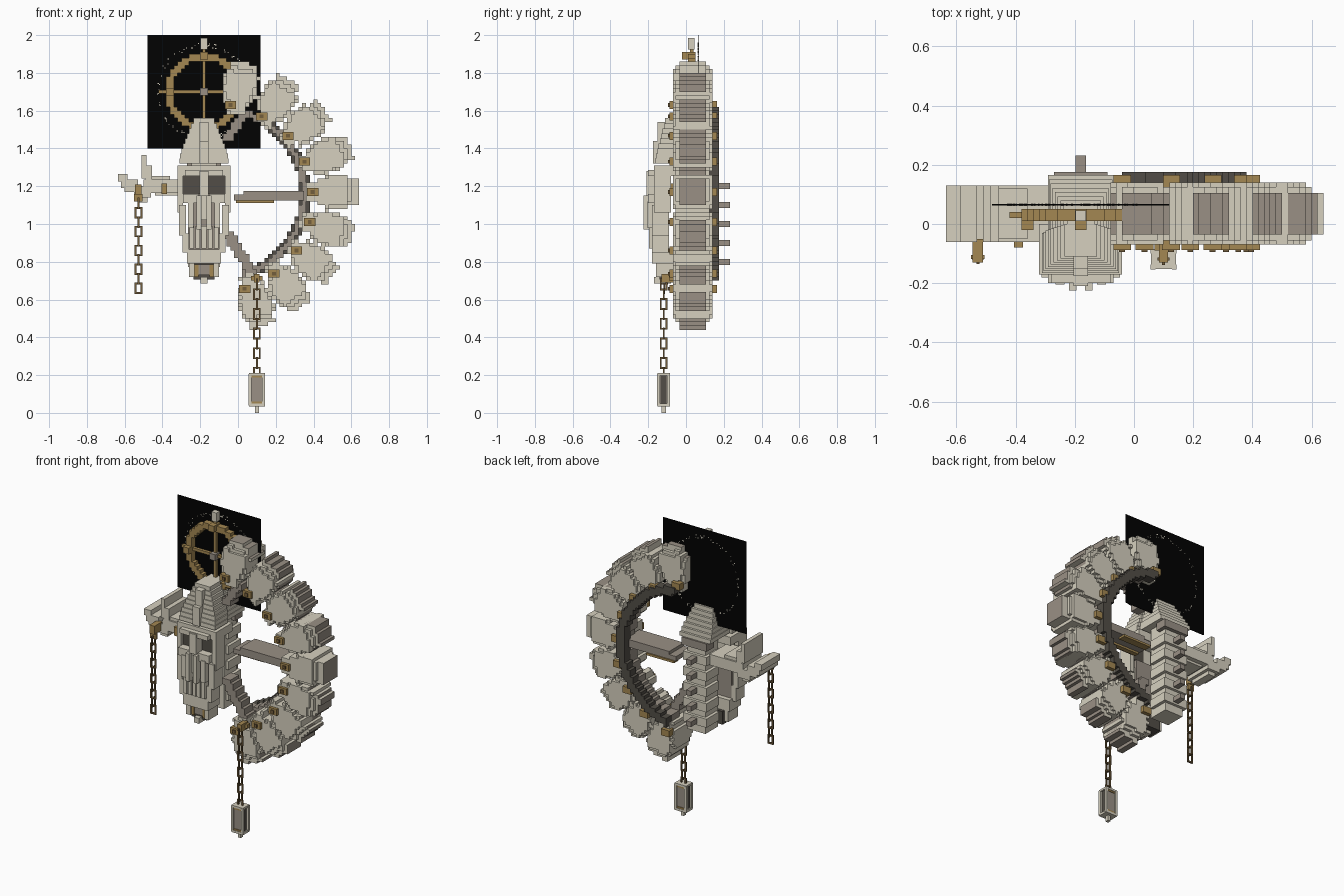
import bpy, bmesh, math, random

if "Cube" in bpy.data.objects:
    bpy.data.objects.remove(bpy.data.objects["Cube"])

random.seed(4)


def mat(name, r, g, b):
    m = bpy.data.materials.new(name)
    m.diffuse_color = (r, g, b, 1)
    m.use_nodes = True
    m.node_tree.nodes["Principled BSDF"].inputs["Base Color"].default_value = m.diffuse_color
    return m


BONE = mat("bone", .67, .63, .52)
TAUPE = mat("taupe", .32, .28, .235)
DARK = mat("dark_stone", .085, .076, .063)
OCHRE = mat("ochre", .37, .245, .085)
BROWN = mat("chain_brown", .17, .11, .046)
BLACK = mat("black", .0005, .0005, .0005)


def finish(bm, name, mats):
    me = bpy.data.meshes.new(name)
    bmesh.ops.recalc_face_normals(bm, faces=bm.faces)
    bm.to_mesh(me)
    bm.free()
    for m in mats:
        me.materials.append(m)
    ob = bpy.data.objects.new(name, me)
    bpy.context.collection.objects.link(ob)
    return ob


def boxes(name, m, *spans):
    """One object of boxes, each given as x0, x1, y0, y1, z0, z1."""
    bm = bmesh.new()
    for x0, x1, y0, y1, z0, z1 in spans:
        vs = bmesh.ops.create_cube(bm, size=1)["verts"]
        for v in vs:
            v.co = (x0 if v.co.x < 0 else x1, y0 if v.co.y < 0 else y1, z0 if v.co.z < 0 else z1)
    return finish(bm, name, [m])


def stepped(name, inside, x0, x1, z0, z1, y0, y1, face_mat, side_mat, s=.02, rule=None):
    """Stair-edged slab: square cells whose centre passes the test."""
    nx, nz = round((x1 - x0) / s), round((z1 - z0) / s)
    cells = {(i, k) for i in range(nx) for k in range(nz)
             if inside(x0 + (i + .5) * s, z0 + (k + .5) * s)}
    bm = bmesh.new()

    def quad(pts, mi):
        f = bm.faces.new([bm.verts.new((x0 + i * s, y, z0 + k * s)) for i, y, k in pts])
        f.material_index = mi

    for i, k in cells:
        quad([(i, y0, k), (i + 1, y0, k), (i + 1, y0, k + 1), (i, y0, k + 1)], 0)
        quad([(i, y1, k), (i, y1, k + 1), (i + 1, y1, k + 1), (i + 1, y1, k)], 0)
        for di, dk, a, b in ((-1, 0, (0, 0), (0, 1)), (1, 0, (1, 0), (1, 1)),
                             (0, -1, (0, 0), (1, 0)), (0, 1, (0, 1), (1, 1))):
            if (i + di, k + dk) not in cells:
                mi = 1 if rule is None or rule(x0 + (i + .5) * s, z0 + (k + .5) * s, di, dk) else 0
                quad([(i + a[0], y0, k + a[1]), (i + b[0], y0, k + b[1]),
                      (i + b[0], y1, k + b[1]), (i + a[0], y1, k + a[1])], mi)
    bmesh.ops.remove_doubles(bm, verts=bm.verts, dist=.0005)
    return finish(bm, name, [face_mat, side_mat])


# Great half wheel: stepped blocks around a centre
CX, CZ = -.09, 1.16


def block_test(a, profile, off):
    ca, sa = math.cos(a), math.sin(a)

    def test(x, z):
        dx, dz = x - CX, z - CZ
        u, v = dx * ca + dz * sa - off, abs(dz * ca - dx * sa)
        return any(p <= u < q and v < w for p, q, w in profile)
    return test


def outward(a):
    """Only the outer caps of a block are taupe."""
    ca, sa = math.cos(a), math.sin(a)
    return lambda x, z, di, dk: (x - CX) * ca + (z - CZ) * sa > .55 and di * ca + dk * sa > .25


WIDE = ((.44, .50, .045), (.50, .54, .075), (.54, .665, .088), (.665, .695, .06))
MID = ((.45, .51, .045), (.51, .55, .068), (.55, .67, .08))
CORE = ((.44, .50, .036), (.50, .54, .06), (.54, .655, .092), (.655, .722, .068))
STUDS = ((80, -.04, 1.63), (59, .125, 1.57), (39.5, .265, 1.467), (20, .352, 1.33), (1, .395, 1.17),
         (-18, .38, 1.01), (-36.5, .31, .86), (-54.5, .19, .737), (-72.5, .035, .657))
for n, (deg, x, z) in enumerate(STUDS):
    a, off = math.radians(deg), (.01 if n > 5 else -.018 if n < 3 else .004)
    area = (-.14, .66, .42, 1.9)
    stepped(f"wheel_block_{n}", block_test(a, WIDE, off), *area, -.055, .125, BONE, BONE)
    stepped(f"wheel_block_face_{n}", block_test(a, MID, off), *area, -.07, .14, BONE, BONE)
    stepped(f"wheel_block_core_{n}", block_test(a, CORE, off), *area, -.035, .105, BONE, TAUPE, rule=outward(a))
    boxes(f"stud_{n}", OCHRE, (x - .03, x + .03, -.088, -.05, z - .021, z + .021),
          (x - .03, x + .03, .12, .165, z - .021, z + .021))
    boxes(f"stud_pin_{n}", BROWN, (x - .01, x + .01, -.095, -.085, z - .01, z + .01))


# Inner rim and dark back rim
def arc(r0, r1, lo, hi):
    def test(x, z):
        d = math.degrees(math.atan2(z - CZ, x - CX))
        return r0 < math.hypot(x - CX, z - CZ) < r1 and lo < d < hi
    return test


stepped("inner_rim", arc(.425, .46, -76, 82), -.1, .4, .68, 1.64, .04, .12, TAUPE, TAUPE)
stepped("back_rim", arc(.415, .47, -76, 84), -.1, .4, .66, 1.66, .115, .175, DARK, DARK)


# Struts and plank joining the rim to the column
def strut(x0, z0, x1, z1, w):
    ln = math.hypot(x1 - x0, z1 - z0)

    def test(x, z):
        u = ((x - x0) * (x1 - x0) + (z - z0) * (z1 - z0)) / ln
        v = ((x - x0) * (z1 - z0) - (z - z0) * (x1 - x0)) / ln
        return 0 <= u <= ln and abs(v) < w
    return test


stepped("lower_strut", strut(-.06, .96, .08, .73, .028), -.14, .2, .66, 1.04, -.05, .04, TAUPE, TAUPE)
stepped("upper_strut", strut(-.06, 1.44, .04, 1.6, .026), -.14, .2, 1.3, 1.66, -.05, .04, TAUPE, TAUPE)
boxes("plank", TAUPE, (-.02, .35, -.02, .13, 1.125, 1.155), (.03, .35, -.02, .13, 1.14, 1.175))
boxes("plank_trim", OCHRE, (-.01, .19, .0, .03, 1.112, 1.126), (-.01, .19, .09, .138, 1.112, 1.126))

# Back panel with a dotted circle
PX, PZ = -.18, 1.70
boxes("back_panel", BLACK, (PX - .3, PX + .3, .063, .067, PZ - .3, PZ + .3))
dots = []
for i in range(110):
    t, r = random.uniform(0, 2 * math.pi), random.uniform(.237, .258)
    x, z = PX + r * math.cos(t), PZ + r * math.sin(t)
    dots.append((x - .003, x + .003, .0615, .0685, z - .0025, z + .0025))
boxes("panel_dots", BONE, *dots)

# Ochre halo with cross spokes
stepped("halo", lambda x, z: .17 < math.hypot(x - PX, z - PZ) < .208,
        PX - .22, PX + .22, PZ - .22, PZ + .22, .01, .05, OCHRE, OCHRE)
boxes("halo_spokes", OCHRE, (PX - .24, PX + .21, .02, .04, PZ - .009, PZ + .009),
      (PX - .009, PX + .009, .02, .04, 1.5, 1.93))
boxes("halo_studs", OCHRE, *[(PX + x - .02, PX + x + .02, -.02, .05, PZ + z - .02, PZ + z + .02)
                             for x, z in ((0, .19), (.18, 0), (-.18, 0))])
boxes("halo_hub", TAUPE, (PX - .02, PX + .02, -.005, .045, PZ - .02, PZ + .02))
boxes("halo_tip", BONE, (PX - .018, PX + .018, .01, .045, 1.925, 1.985))

# Stepped hood: leaning front slab and narrower back pyramid
hood = []
for i in range(9):
    t = i / 8
    w = .13 - .075 * t ** 1.4
    z = 1.32 + .24 * i / 9
    hood.append((PX - w, PX + w, -.165 + .055 * t, -.03 + .03 * t, z, z + .24 / 9))
    hood.append((PX - w * .85, PX + w * .85, -.04, .165 - .115 * t, z, z + .24 / 9))
boxes("hood", BONE, *hood)
boxes("hood_ridge", BONE, (PX - .025, PX + .025, -.175, -.1, 1.32, 1.44),
      (PX - .025, PX + .025, -.15, -.09, 1.44, 1.54))
boxes("hood_back_band", TAUPE, (PX - .09, PX + .09, .1, .175, 1.27, 1.32))

# Back column with pegs and side notches
boxes("column", BONE, (PX - .065, PX + .065, .02, .15, .72, 1.33))
boxes("column_notches", BONE, *[(PX - .085, PX + .085, .04, .168, z - .028, z + .028)
                                for z in (.8, .9, 1.0, 1.1, 1.2)])
boxes("column_pegs", TAUPE, *[(PX - .018, PX + .018, .15, .232, z - .016, z + .016)
                              for z in (.8, .9, 1.0, 1.1, 1.2)])

# Long mask: brow, cheeks, nose, teeth, jaw
boxes("brow", BONE, (PX - .14, PX + .14, -.17, .0, 1.255, 1.31),
      (PX - .1, PX + .1, -.2, -.1, 1.255, 1.285), (PX - .025, PX + .025, -.21, -.1, 1.15, 1.28))
boxes("eyes", DARK, *[(PX + s * .07 - .045, PX + s * .07 + .045, -.15, -.1, 1.16, 1.255) for s in (-1, 1)])
boxes("mask_back", TAUPE, (PX - .085, PX + .085, -.13, -.09, .84, 1.16))
cheeks = []
for s in (-1, 1):
    for o, i, y0, y1, z0, z1 in ((.14, .112, -.17, -.08, 1.06, 1.26), (.132, .095, -.18, -.09, .94, 1.1),
                                 (.115, .08, -.18, -.09, .85, .95), (.11, .03, -.2, -.11, 1.11, 1.16),
                                 (.085, .055, -.205, -.12, .98, 1.12), (.04, .014, -.225, -.12, .97, 1.15)):
        a, b = sorted((PX + s * o, PX + s * i))
        cheeks.append((a, b, y0, y1, z0, z1))
boxes("cheeks", BONE, *cheeks)
boxes("nose", BONE, (PX - .012, PX + .012, -.2, -.12, 1.02, 1.15))
boxes("teeth", BONE, *[(PX + k * .032 - .012, PX + k * .032 + .012, -.195, -.12, .87, .99) for k in range(-2, 3)])
boxes("jaw", BONE, (PX - .09, PX + .09, -.18, -.06, .79, .865), (PX - .08, PX - .05, -.16, -.06, .72, .8),
      (PX + .05, PX + .08, -.16, -.06, .72, .8), (PX - .018, PX + .018, -.17, -.08, .685, .72))
boxes("jaw_core", DARK, (PX - .055, PX + .055, -.14, -.04, .705, .79))
boxes("jaw_trim", OCHRE, (PX - .05, PX - .03, -.15, -.1, .72, .785), (PX + .03, PX + .05, -.15, -.1, .72, .785))
boxes("jaw_plate", TAUPE, (PX - .03, PX + .03, -.148, -.1, .73, .785))

# Side arm with a raised end
boxes("arm", BONE, (-.5, -.26, -.06, .13, 1.165, 1.235), (-.55, -.46, -.06, .13, 1.14, 1.2),
      (-.6, -.53, -.06, .13, 1.17, 1.235), (-.635, -.585, -.06, .13, 1.225, 1.265),
      (-.62, -.6, -.06, .13, 1.19, 1.23), (-.49, -.455, -.06, .13, 1.23, 1.31),
      (-.51, -.485, -.06, .13, 1.24, 1.365), (-.455, -.36, -.05, .12, 1.235, 1.255),
      (-.53, -.48, -.04, .11, 1.115, 1.14), (-.44, -.3, -.03, .1, 1.15, 1.165))
boxes("arm_brackets", OCHRE, (-.545, -.51, -.13, -.05, 1.155, 1.21), (-.405, -.375, -.08, -.05, 1.16, 1.215),
      (-.55, -.505, -.118, -.105, 1.12, 1.16))


# Chains of alternating links
def chain(name, x, y, top, count, pitch):
    spans = []
    for i in range(count):
        z = top - i * pitch
        h, w, t = pitch * .6, .0155, .0095
        for s in (-1, 1):
            c = s * w
            if i % 2:
                spans.append((x + c - t / 2, x + c + t / 2, y - t / 2, y + t / 2, z - h, z + h))
            else:
                spans.append((x - t / 2, x + t / 2, y + c - t / 2, y + c + t / 2, z - h, z + h))
            e = z + s * (h - t / 2)
            dx, dy = (w, t / 2) if i % 2 else (t / 2, w)
            spans.append((x - dx, x + dx, y - dy, y + dy, e - t / 2, e + t / 2))
    boxes(name, BROWN, *spans)


chain("left_chain", -.527, -.115, 1.11, 10, .05)
chain("right_chain", .1, -.118, .68, 10, .052)
boxes("right_hook", OCHRE, (.085, .115, -.13, -.06, .69, .735), (.07, .13, -.09, -.06, .7, .725))

# Hanging lantern
boxes("lantern_core", TAUPE, (.07, .13, -.145, -.092, .045, .2))
boxes("lantern_side_panes", DARK, (.066, .07, -.135, -.102, .05, .195), (.13, .134, -.135, -.102, .05, .195))
posts = [(x - .008, x + .008, y - .008, y + .008, .04, .205) for x in (.064, .136) for y in (-.145, -.092)]
boxes("lantern_frame", BONE, *posts, (.058, .142, -.152, -.085, .035, .05), (.058, .142, -.152, -.085, .197, .21),
      (.09, .11, -.13, -.106, 0, .035))
boxes("lantern_trim", OCHRE, (.072, .128, -.149, -.088, .05, .06), (.072, .128, -.149, -.088, .187, .197))
